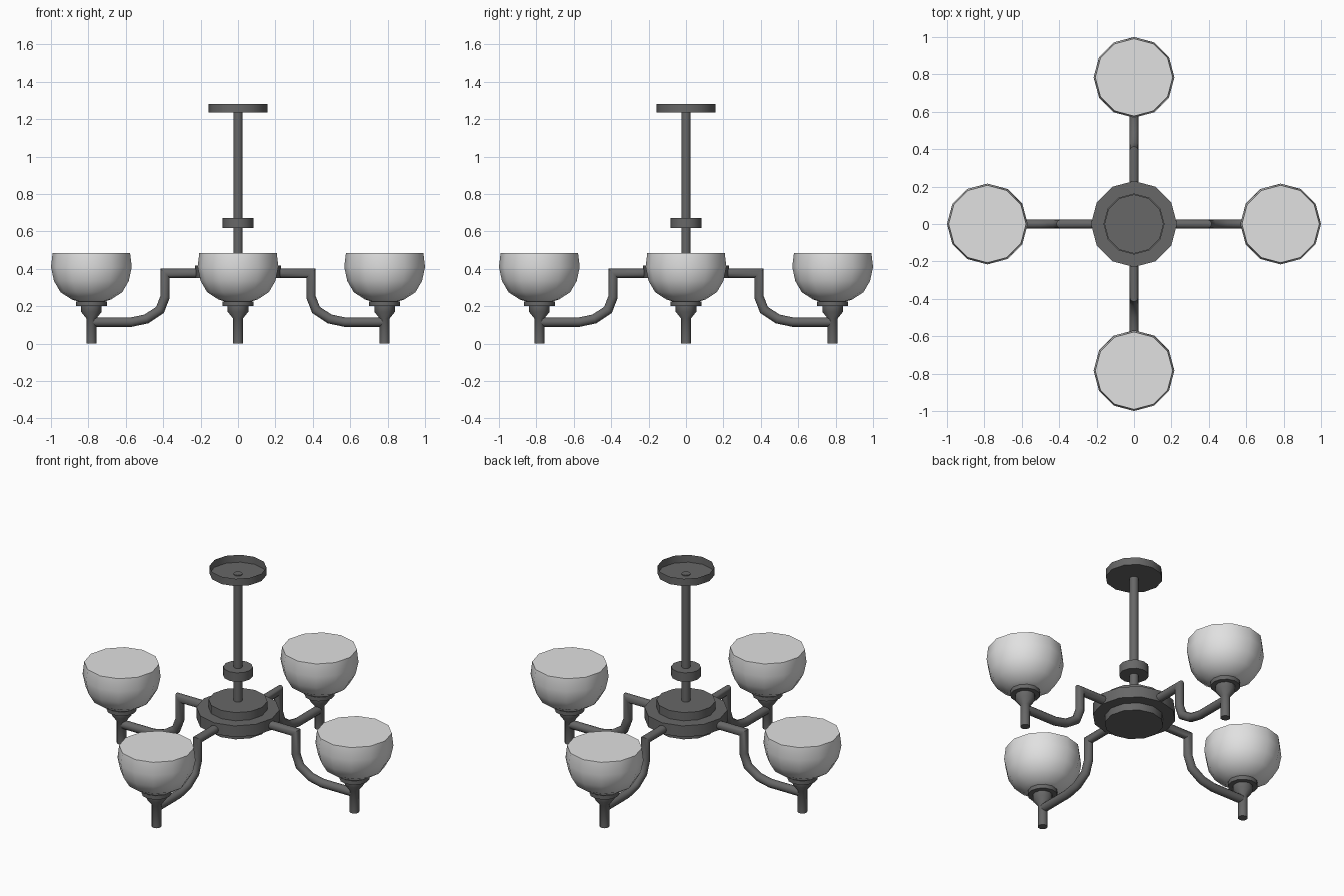
import bpy, bmesh
from math import sin, cos, pi, radians
from mathutils import Vector

default = bpy.data.objects.get("Cube")
if default:
    bpy.data.objects.remove(default, do_unlink=True)

SIDES = 12
REACH = 0.784  # distance of each lamp from the centre


def material(name, value):
    m = bpy.data.materials.new(name)
    m.use_nodes = True
    colour = (value, value, value, 1)
    m.diffuse_color = colour
    m.node_tree.nodes["Principled BSDF"].inputs["Base Color"].default_value = colour
    return m


metal = material("dark grey metal", 0.135)
glass = material("pale grey glass", 0.75)


def skin(name, rings, mat, cap_start=True, cap_end=True):
    """Join rings of points into one surface, with optional end caps."""
    bm = bmesh.new()
    loops = [[bm.verts.new(p) for p in ring] for ring in rings]
    for a, b in zip(loops, loops[1:]):
        for i in range(SIDES):
            j = (i + 1) % SIDES
            bm.faces.new((a[i], a[j], b[j], b[i]))
    if cap_start:
        bm.faces.new(loops[0][::-1])
    if cap_end:
        bm.faces.new(loops[-1])
    bmesh.ops.recalc_face_normals(bm, faces=bm.faces)
    mesh = bpy.data.meshes.new(name)
    bm.to_mesh(mesh)
    bm.free()
    mesh.materials.append(mat)
    obj = bpy.data.objects.new(name, mesh)
    bpy.context.collection.objects.link(obj)
    bpy.ops.object.select_all(action="DESELECT")
    obj.select_set(True)
    bpy.context.view_layer.objects.active = obj
    bpy.ops.object.shade_smooth_by_angle(angle=radians(40))
    return obj


def lathe(name, profile, mat, x=0, **caps):
    """Turn a (radius, height) profile about a vertical axis at x."""
    angles = [2 * pi * i / SIDES for i in range(SIDES)]
    rings = [[(x + r * cos(a), r * sin(a), z) for a in angles] for r, z in profile]
    return skin(name, rings, mat, **caps)


def tube(name, path, radius, mat):
    """Sweep a circle along an (x, z) path with mitred corners."""
    pts = [Vector((x, 0, z)) for x, z in path]
    rings = []
    for i, p in enumerate(pts):
        before = (p - pts[i - 1]).normalized() if i else None
        after = (pts[i + 1] - p).normalized() if i < len(pts) - 1 else before
        before = before or after
        t = (before + after).normalized()
        n = Vector((-t.z, 0, t.x)) * (radius / t.dot(after))
        side = Vector((0, radius, 0))
        rings.append([p + n * cos(2 * pi * k / SIDES) + side * sin(2 * pi * k / SIDES)
                      for k in range(SIDES)])
    return skin(name, rings, mat)


# Centre: ceiling cup, rod, collar and stepped hub
lathe("ceiling_cup", [(0.158, 1.235), (0.158, 1.28)], metal, cap_end=False)
lathe("rod", [(0.025, 0.45), (0.025, 1.24)], metal)
lathe("collar", [(0.082, 0.617), (0.082, 0.672)], metal)
lathe("hub", [(0.163, 0.305), (0.163, 0.35), (0.23, 0.35), (0.23, 0.418),
              (0.163, 0.418), (0.163, 0.468)], metal)

# One arm with its lamp, pointing to +x
arm_path = [(0.18, 0.377), (0.39, 0.377), (0.39, 0.25), (0.417, 0.18),
            (0.49, 0.132), (0.57, 0.115), (REACH, 0.115)]
lamp = [
    tube("arm", arm_path, 0.025, metal),
    lathe("lamp_holder", [(0.027, 0), (0.027, 0.135), (0.055, 0.17), (0.055, 0.2),
                          (0.083, 0.2), (0.083, 0.224)], metal, REACH),
    lathe("shade", [(0.06, 0.222), (0.105, 0.236), (0.165, 0.275), (0.2, 0.335),
                    (0.216, 0.41), (0.207, 0.485)], glass, REACH),
]

# Repeat it around the hub
for turn in range(1, 4):
    for part in lamp:
        copy = part.copy()
        copy.name = f"{part.name}_{turn + 1}"
        copy.rotation_euler.z = turn * pi / 2
        bpy.context.collection.objects.link(copy)
